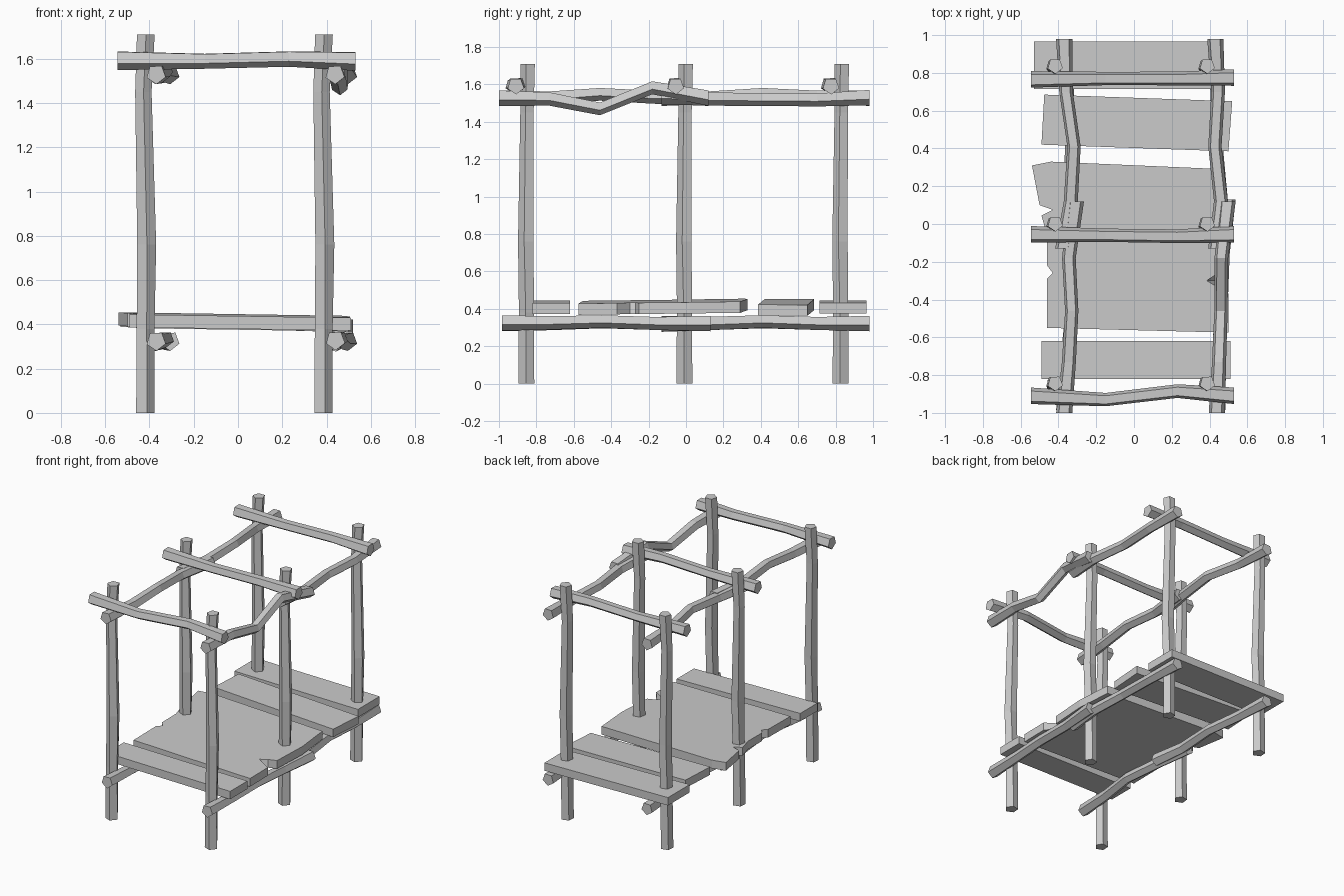
import bpy, bmesh
from math import cos, sin, radians


def finish(bm, name):
    bmesh.ops.recalc_face_normals(bm, faces=bm.faces[:])
    me = bpy.data.meshes.new(name)
    bm.to_mesh(me)
    bm.free()
    ob = bpy.data.objects.new(name, me)
    bpy.context.collection.objects.link(ob)
    return ob


def pole(name, pts, axis, radii, turns=(0,) * 9):
    """Crooked five-sided pole; every ring lies square to the given axis."""
    bm = bmesh.new()
    rings = []
    for (x, y, z), r, turn in zip(pts, radii, turns):
        ring = []
        for i in range(5):
            a = radians(200 + turn + 72 * i)
            u, v = r * cos(a), r * sin(a)
            off = {'x': (0, u, v), 'y': (u, 0, v), 'z': (u, v, 0)}[axis]
            ring.append(bm.verts.new((x + off[0], y + off[1], z + off[2])))
        rings.append(ring)
    for a, b in zip(rings, rings[1:]):
        for i in range(5):
            j = (i + 1) % 5
            bm.faces.new((a[i], a[j], b[j], b[i]))
    bm.faces.new(rings[0])
    bm.faces.new(rings[-1])
    return finish(bm, name)


def plank(name, outline, z_left, z_right, thick=0.058, rise=0.0, lower=None):
    """Flat board from a top outline, tilted across x and along y."""
    bm = bmesh.new()

    def top(x, y):
        return z_left + (z_right - z_left) * (x + 0.5) + rise * y
    up = [bm.verts.new((x, y, top(x, y))) for x, y in outline]
    low = [bm.verts.new((x, y, top(x, y) - thick)) for x, y in lower or outline]
    n = len(outline)
    bm.faces.new(up)
    bm.faces.new(low[::-1])
    for i in range(n):
        j = (i + 1) % n
        bm.faces.new((up[i], up[j], low[j], low[i]))
    return finish(bm, name)


# upright posts
for x in (-0.42, 0.385):
    for y in (-0.845, 0.0, 0.835):
        pole("post", [(x - 0.002, y - 0.008, 0), (x, y - 0.006, 0.38), (x + 0.007, y - 0.008, 0.76),
                      (x - 0.008, y - 0.002, 1.45), (x + 0.003, y + 0.002, 1.71)], 'z',
             [0.045, 0.043, 0.045, 0.039, 0.042], [12, 8, 0, 0, 0])

# roof cross beams
xs = (-0.545, -0.15, 0.23, 0.53)
for label, ys in (("front", (-0.91, -0.93, -0.885, -0.91)),
                  ("middle", (-0.055, -0.06, -0.065, -0.055)),
                  ("back", (0.765, 0.77, 0.77, 0.775))):
    pole(label + "_cross_beam", list(zip(xs, ys, (1.595, 1.592, 1.602, 1.592))), 'x',
         [0.046, 0.037, 0.038, 0.046])

# lengthwise rails: y stations, then x and z along each rail
front_y = (-1.0, -0.73, -0.46, -0.18, 0.12)
low_front_y = (-0.985, -0.72, -0.45, -0.16, 0.13)
back_y = (-0.13, 0.12, 0.41, 0.7, 0.98)
rails = [
    ("upper_left_front_rail", front_y, (-0.37, -0.345, -0.33, -0.345, -0.308), (1.53, 1.53, 1.55, 1.535, 1.53)),
    ("upper_right_front_rail", front_y, (0.438, 0.45, 0.46, 0.462, 0.495), (1.53, 1.525, 1.472, 1.585, 1.53)),
    ("upper_left_back_rail", back_y, (-0.375, -0.335, -0.318, -0.36, -0.37), (1.53, 1.53, 1.55, 1.535, 1.53)),
    ("upper_right_back_rail", back_y, (0.435, 0.46, 0.428, 0.445, 0.43), (1.538, 1.525, 1.522, 1.52, 1.533)),
    ("lower_left_front_rail", low_front_y, (-0.37, -0.355, -0.325, -0.345, -0.375), (0.325, 0.325, 0.333, 0.325, 0.325)),
    ("lower_right_front_rail", low_front_y, (0.44, 0.45, 0.46, 0.47, 0.495), (0.328, 0.328, 0.335, 0.325, 0.325)),
    ("lower_left_back_rail", back_y, (-0.308, -0.34, -0.33, -0.355, -0.37), (0.325, 0.325, 0.333, 0.325, 0.325)),
    ("lower_right_back_rail", back_y, (0.44, 0.46, 0.435, 0.44, 0.43), (0.322, 0.325, 0.335, 0.325, 0.325)),
]
for name, ys, px, pz in rails:
    pole(name, list(zip(px, ys, pz)), 'y', [0.045, 0.039, 0.037, 0.038, 0.045])

# floor planks
plank("front_plank", [(-0.49, -0.82), (0.51, -0.82), (0.51, -0.62), (-0.49, -0.62)], 0.445, 0.43)
plank("back_plank", [(-0.53, 0.715), (0.47, 0.715), (0.47, 0.965), (-0.53, 0.965)], 0.445, 0.432)
plank("back_middle_plank", [(-0.49, 0.42), (0.5, 0.385), (0.52, 0.65), (-0.475, 0.685)], 0.452, 0.422)

# wide broken centre board with notched ends; the right notch slopes outward below
edge = [(-0.46, -0.55), (0.5, -0.575), (0.5, -0.37), (0.385, -0.3), (0.43, -0.27), (0.49, -0.25),
        (0.505, 0.02), (0.48, 0.29), (-0.44, 0.33), (-0.54, 0.31), (-0.5, 0.1), (-0.43, 0.075),
        (-0.49, 0.045), (-0.46, -0.06), (-0.46, -0.22), (-0.43, -0.26), (-0.46, -0.29)]
under = [(0.44, y) if x == 0.385 else (x, y) for x, y in edge]
plank("broken_centre_plank", edge, 0.45, 0.435, 0.06, 0.012, under)
